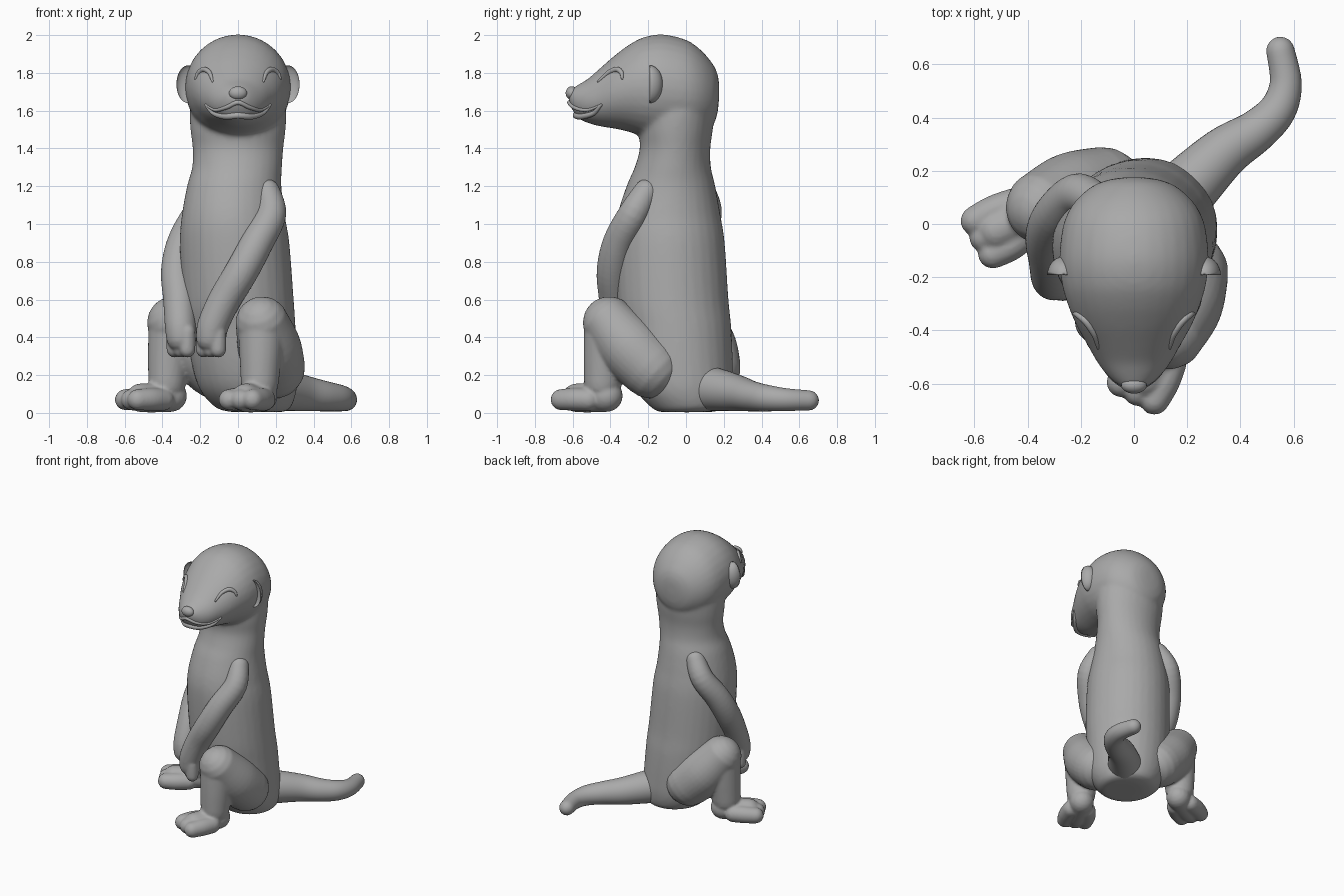
import bpy
import bmesh
from math import sin, cos, pi, radians
from mathutils import Vector, Quaternion

if "Cube" in bpy.data.objects:
    bpy.data.objects.remove(bpy.data.objects["Cube"], do_unlink=True)

# One plain grey for the whole figure
grey = bpy.data.materials.new("plain grey")
grey.use_nodes = True
grey.diffuse_color = (0.4, 0.4, 0.4, 1)
shader = next(n for n in grey.node_tree.nodes if n.type == 'BSDF_PRINCIPLED')
shader.inputs["Base Color"].default_value = grey.diffuse_color

X, Y, Z = Vector((1, 0, 0)), Vector((0, 1, 0)), Vector((0, 0, 1))
PLANE = 0.065      # the torso is turned: its symmetry plane is x - y = PLANE
SIDES = 32


def opposite(p):
    """Reflect a point across the turned torso's symmetry plane."""
    return (p[1] + PLANE, p[0] - PLANE) + tuple(p[2:])


def smooth_rows(rows, steps=5):
    """Catmull-Rom interpolation through rows of numbers."""
    out = []
    last = len(rows) - 1
    for i in range(last):
        a, b, c, d = (rows[max(0, min(last, i + k))] for k in (-1, 0, 1, 2))
        for s in range(steps):
            t = s / steps
            out.append([q + 0.5 * t * (r - p + t * (2 * p - 5 * q + 4 * r - w + t * (3 * (q - r) + w - p)))
                        for p, q, r, w in zip(a, b, c, d)])
    return out + [list(rows[-1])]


def ring(centre, u, v, ru, rv):
    return [Vector(centre) + u * ru * cos(2 * pi * k / SIDES) + v * rv * sin(2 * pi * k / SIDES)
            for k in range(SIDES)]


def skin(bm, rings):
    """Bridge a row of rings into a closed skin."""
    loops = [[bm.verts.new(p) for p in r] for r in rings]
    for a, b in zip(loops, loops[1:]):
        for k in range(SIDES):
            n = (k + 1) % SIDES
            bm.faces.new((a[k], a[n], b[n], b[k]))
    bm.faces.new(loops[0][::-1])
    bm.faces.new(loops[-1])


def tube(bm, rows):
    """Round-ended tube through rows of x, y, z, radius."""
    pts = [(Vector(r[:3]), r[3]) for r in smooth_rows(rows)]
    start = (pts[0][0] - pts[1][0]).normalized()
    end = (pts[-1][0] - pts[-2][0]).normalized()
    angles = [radians(a) for a in (20, 40, 60, 75, 86)]

    def dome(p, r, direction):
        return [(p + direction * r * sin(a), r * cos(a)) for a in angles]

    pts = dome(*pts[0], start)[::-1] + pts + dome(*pts[-1], end)
    rings, turn, old = [], None, None
    for i, (p, r) in enumerate(pts):
        t = (pts[min(i + 1, len(pts) - 1)][0] - pts[max(i - 1, 0)][0]).normalized()
        turn = t.to_track_quat('Z', 'Y') if old is None else old.rotation_difference(t) @ turn
        old = t
        rings.append(ring(p, turn @ X, turn @ Y, r, r))
    skin(bm, rings)


def finish(bm, name, blend=0.0, rounds=6):
    """Turn a bmesh into an object; blend fuses its overlapping pieces."""
    bmesh.ops.recalc_face_normals(bm, faces=bm.faces)
    mesh = bpy.data.meshes.new(name)
    bm.to_mesh(mesh)
    bm.free()
    mesh.materials.append(grey)
    for f in mesh.polygons:
        f.use_smooth = True
    ob = bpy.data.objects.new(name, mesh)
    bpy.context.scene.collection.objects.link(ob)
    if blend:
        fuse = ob.modifiers.new("fuse", 'REMESH')
        fuse.mode = 'VOXEL'
        fuse.voxel_size = blend
        fuse.use_smooth_shade = True
        soft = ob.modifiers.new("soften", 'SMOOTH')
        soft.factor = 0.5
        soft.iterations = rounds
    return ob


def ball(bm, centre, size):
    verts = bmesh.ops.create_uvsphere(bm, u_segments=28, v_segments=18, radius=1)["verts"]
    for v in verts:
        v.co = Vector(centre) + Vector(a * b for a, b in zip(v.co, size))
    return verts


# Torso and neck: x, y, z, half width, half depth
torso = [(.10, .0, .005, .14, .14), (.08, .015, .03, .2, .2), (.055, -.01, .12, .255, .255),
         (.035, -.03, .25, .278, .278), (.015, -.05, .45, .29, .29), (0, -.07, .6, .295, .295),
         (-.018, -.085, .9, .29, .29), (-.025, -.09, 1.05, .272, .272), (-.02, -.08, 1.2, .25, .235),
         (-.005, -.07, 1.3, .238, .202), (0, -.058, 1.4, .24, .187), (0, -.055, 1.5, .252, .197),
         (0, -.05, 1.6, .255, .2), (0, -.045, 1.7, .24, .19), (0, -.05, 1.8, .2, .17)]
# Head from back to muzzle: y, half width, top, bottom
head = [(.175, .04, 1.75, 1.66), (.165, .1, 1.8, 1.58), (.14, .16, 1.85, 1.52), (.08, .225, 1.92, 1.47),
        (0, .265, 1.975, 1.44), (-.12, .28, 2.003, 1.44), (-.22, .272, 1.99, 1.46),
        (-.3, .25, 1.95, 1.487), (-.38, .217, 1.89, 1.505), (-.46, .172, 1.82, 1.518),
        (-.52, .138, 1.768, 1.535), (-.57, .1, 1.738, 1.56), (-.605, .06, 1.715, 1.61),
        (-.62, .025, 1.695, 1.645)]
bm = bmesh.new()
skin(bm, [ring(r[:3], X, Y, r[3], r[4]) for r in smooth_rows(torso)])
skin(bm, [ring((0, y, (top + low) / 2), X, Z, w, (top - low) / 2)
          for y, w, top, low in smooth_rows(head)])
body = finish(bm, "body_and_head", 0.014)

# Tail, curling to one side
bm = bmesh.new()
tube(bm, [(.13, .06, .13, .125), (.215, .15, .125, .115), (.34, .27, .105, .096), (.46, .35, .088, .08),
          (.54, .43, .078, .07), (.57, .53, .07, .06), (.55, .65, .066, .053)])
finish(bm, "tail")

# Limbs, given for the left and reflected for the right
arm = [(.155, -.21, 1.17, .068), (.175, -.28, 1.05, .08), (.10, -.355, .9, .086), (.02, -.385, .75, .088),
       (-.07, -.375, .6, .086), (-.13, -.37, .47, .083), (-.143, -.365, .4, .08)]
thigh = [(.19, -.185, .24, .165), (.165, -.3, .35, .168), (.128, -.405, .475, .142)]
shin = [(.125, -.415, .45, .125), (.12, -.43, .3, .112), (.115, -.44, .16, .1)]
foot = [(.125, -.42, .09, .085), (.07, -.52, .08, .078), (.04, -.58, .08, .076)]

for side, place in (("left", lambda p: p), ("right", opposite)):
    bm = bmesh.new()
    tube(bm, [place(p) for p in arm])
    for s in (-1, 0, 1):
        x, y = -.143 + .038 * s, -.367 - .034 * s
        tube(bm, [place(p) for p in ((x, y, .43, .042), (x, y, .38, .043), (x, y, .335, .042))])
    finish(bm, side + "_arm", 0.009, 3)

    bm = bmesh.new()
    for path in (thigh, shin, foot):
        tube(bm, [place(p) for p in path])
    for s in (-1, 0, 1):
        dx, dy = .062 * s, -.033 * s
        tube(bm, [place(p) for p in ((.09 + dx * .8, -.49 + dy * .8, .07, .06),
                                     (.05 + dx, -.56 + dy, .072, .06),
                                     (.015 + dx, -.628 + dy, .07, .056))])
    finish(bm, side + "_leg", 0.01, 4)

# Nose
bm = bmesh.new()
ball(bm, (0, -.605, 1.693), (.048, .032, .036))
finish(bm, "nose")

# Cupped ears: the front half of each ball is folded inward
for side, s in (("left", 1), ("right", -1)):
    bm = bmesh.new()
    for v in ball(bm, (0, 0, 0), (.062, .07, .1)):
        if v.co.y < 0:
            v.co.y *= -0.45
        v.co += Vector((s * .264, -.192, 1.74))
    finish(bm, side + "_ear")

# Facial lines laid on the surface of the head
bpy.context.view_layer.update()
surface = body.evaluated_get(bpy.context.evaluated_depsgraph_get())


def face_line(name, points, thick):
    rows = []
    dense = smooth_rows(points)
    for i, (x, z) in enumerate(dense):
        hit, where, normal, _ = surface.ray_cast(Vector((x, -2, z)), Y)
        if hit:
            rows.append((*where, thick * (0.4 + 0.6 * sin(pi * i / (len(dense) - 1)))))
    if len(rows) > 2:
        bm = bmesh.new()
        tube(bm, rows)
        finish(bm, name)


def both_halves(points):
    return points + [(-x, z) for x, z in points[-2::-1]]


eye = [(.225, 1.77), (.21, 1.8), (.18, 1.818), (.15, 1.8), (.135, 1.755)]
for side, s in (("left", 1), ("right", -1)):
    face_line(side + "_eyelid", [(s * x, z) for x, z in eye], .014)
face_line("upper_lip", both_halves([(-.17, 1.63), (-.12, 1.603), (-.06, 1.618), (0, 1.643)]), .012)
face_line("lower_lip", both_halves([(-.17, 1.63), (-.13, 1.587), (-.07, 1.57), (0, 1.575)]), .018)
